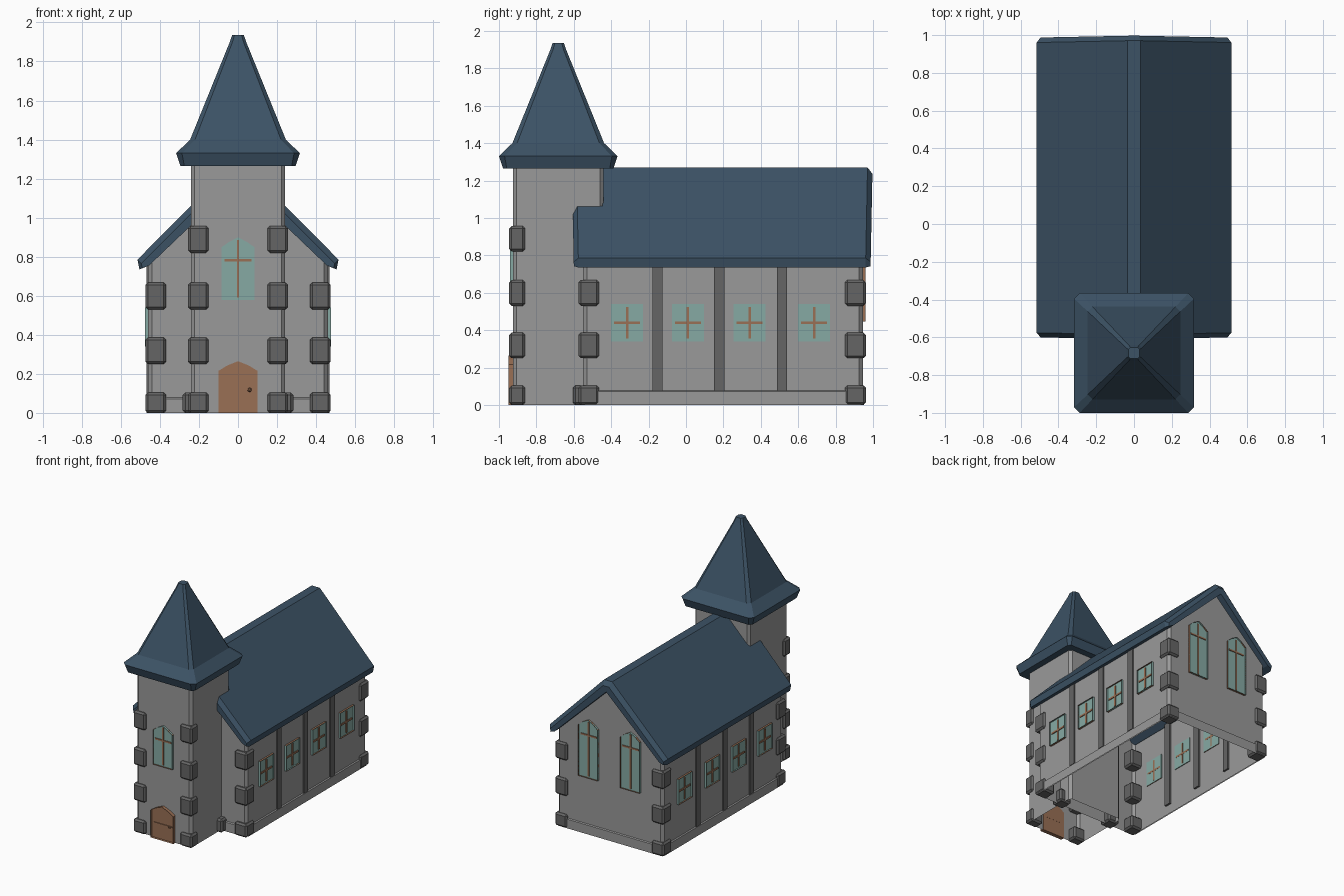
import bpy, bmesh, math
from mathutils import Matrix, Vector

if "Cube" in bpy.data.objects:
    bpy.data.objects.remove(bpy.data.objects["Cube"])


def mat(name, *rgb):
    m = bpy.data.materials.new(name)
    m.diffuse_color = (*rgb, 1)
    m.use_nodes = True
    m.node_tree.nodes["Principled BSDF"].inputs["Base Color"].default_value = m.diffuse_color
    return m


WALL = mat("wall_grey", 0.32, 0.32, 0.32)
STONE = mat("dark_stone", 0.13, 0.13, 0.13)
ROOF = mat("slate_blue", 0.045, 0.085, 0.13)
WOOD = mat("brown_wood", 0.32, 0.16, 0.09)
GLASS = mat("green_glass", 0.24, 0.40, 0.37)


def finish(bm, name, *mats):
    bmesh.ops.recalc_face_normals(bm, faces=bm.faces[:])
    me = bpy.data.meshes.new(name)
    bm.to_mesh(me)
    bm.free()
    for m in mats:
        me.materials.append(m)
    ob = bpy.data.objects.new(name, me)
    bpy.context.collection.objects.link(ob)
    return ob


def add_box(bm, lo, hi, bevel=0.0):
    lo, hi = Vector(lo), Vector(hi)
    mx = Matrix.Translation((lo + hi) / 2) @ Matrix.Diagonal((*(hi - lo), 1))
    vs = bmesh.ops.create_cube(bm, size=1, matrix=mx)["verts"]
    if bevel:
        es = list({e for v in vs for e in v.link_edges})
        bmesh.ops.bevel(bm, geom=es, offset=bevel, segments=1, affect='EDGES')
    return vs


def loft(name, rings, m, cap_lo=True, cap_hi=True):
    bm = bmesh.new()
    vs = [[bm.verts.new(p) for p in r] for r in rings]
    n = len(rings[0])
    for a, b in zip(vs, vs[1:]):
        for i in range(n):
            bm.faces.new((a[i], a[(i + 1) % n], b[(i + 1) % n], b[i]))
    if cap_lo:
        bm.faces.new(vs[0])
    if cap_hi:
        bm.faces.new(vs[-1])
    return finish(bm, name, m)


def chamfered(cy, hx, hy, c, z):
    """Rectangle with cut corners, centred on x = 0."""
    q = [(hx, hy - c), (hx - c, hy), (c - hx, hy), (-hx, hy - c),
         (-hx, c - hy), (c - hx, -hy), (hx - c, -hy), (hx, c - hy)]
    return [(x, cy + y, z) for x, y in q]


# Tower walls (open below) and flared spire
TY = -0.683
loft("tower_walls", [chamfered(TY, 0.242, 0.242, 0.02, z) for z in (0, 1.28)], WALL, False, False)
loft("tower_spire", [chamfered(TY, h, h, c, z) for h, c, z in
     [(0.295, 0.02, 1.265), (0.317, 0.03, 1.33), (0.245, 0.025, 1.40),
      (0.042, 0.014, 1.90), (0.03, 0.012, 1.935)]], ROOF)

# Nave walls with gables, open below and under the roof
bm = bmesh.new()
prof = [(-0.46, 0), (0.46, 0), (0.46, 0.765), (0, 1.205), (-0.46, 0.765)]
f = bm.faces.new([bm.verts.new((x, -0.55, z)) for x, z in prof])
ext = bmesh.ops.extrude_face_region(bm, geom=[f], use_keep_orig=True)["geom"]
bmesh.ops.translate(bm, vec=(0, 1.495, 0), verts=[v for v in ext if isinstance(v, bmesh.types.BMVert)])
bmesh.ops.recalc_face_normals(bm, faces=bm.faces[:])
bmesh.ops.delete(bm, geom=[f for f in bm.faces if abs(f.normal.z) > 0.3], context='FACES_ONLY')
corners = [e for e in bm.edges if all(abs(v.co.x) > 0.4 for v in e.verts)
           and abs(e.verts[0].co.z - e.verts[1].co.z) > 0.5]
bmesh.ops.bevel(bm, geom=corners, offset=0.02, segments=1, affect='EDGES')
finish(bm, "nave_walls", WALL)

# Low plinth strip round the nave
loft("nave_plinth", [chamfered(0.1975, 0.46 + d, 0.7475 + d, 0.02, z)
     for d, z in ((0.008, 0), (0.008, 0.072), (0, 0.078))], WALL, False, False)

# Nave roof, with softened gable ends
half_full = [(0.035, 1.27), (0.515, 0.785), (0.505, 0.735), (0.455, 0.755)]
half_end = [(0.025, 1.235), (0.495, 0.765), (0.49, 0.742), (0.455, 0.755)]


def roof_ring(half, y):
    pts = half + [(0, 1.19)] + [(-x, z) for x, z in reversed(half)]
    return [(x, y + (z - 1) * 0.02 * (1 if y > 0 else -1), z) for x, z in pts]


roof = loft("nave_roof", [roof_ring(half_end, -0.605), roof_ring(half_full, -0.58),
            roof_ring(half_full, 0.965), roof_ring(half_end, 0.992)], ROOF)

# The roof is cut away where the tower stands
bm = bmesh.new()
add_box(bm, (-0.238, -1.1, 0.5), (0.238, -0.446, 1.6))
cutter = finish(bm, "tower_cutter")
cutter.hide_render = True
cutter.hide_viewport = True
mod = roof.modifiers.new("tower_cut", 'BOOLEAN')
mod.operation = 'DIFFERENCE'
mod.solver = 'EXACT'
mod.object = cutter

# Corner stones
levels = [(0, 0.105), (0.25, 0.387), (0.53, 0.668), (0.82, 0.957)]
bm = bmesh.new()
for s in (-1, 1):
    def stone(x0, x1, y0, y1, z0, z1):
        add_box(bm, (min(s * x0, s * x1), y0, z0), (max(s * x0, s * x1), y1, z1), 0.013)
    for z in levels:
        stone(0.15, 0.257, -0.945, -0.86, *z)
    for z in levels[:3]:
        stone(0.368, 0.475, -0.575, -0.465, *z)
        stone(0.368, 0.475, 0.85, 0.962, *z)
    stone(0.18, 0.283, -0.605, -0.50, *levels[0])
finish(bm, "corner_stones", STONE)

# Wall pilasters between side windows
bm = bmesh.new()
for s in (-1, 1):
    for y in (-0.153, 0.178, 0.513):
        a, b = sorted((s * 0.445, s * 0.469))
        add_box(bm, (a, y - 0.027, 0.075), (b, y + 0.027, 0.77))
finish(bm, "side_pilasters", STONE)


def opening(name, outline, w, bars, loc, turn, pane=GLASS, depth=0.016, knob=None):
    """Framed opening drawn in x-z facing -y, then turned and placed on a wall."""
    bm = bmesh.new()
    f = bm.faces.new([bm.verts.new((x, 0.006, z)) for x, z in outline])
    ring = bmesh.ops.inset_individual(bm, faces=[f], thickness=w, use_even_offset=True)["faces"]
    f.material_index = 1
    inner = [v.co.copy() for v in f.verts]
    geo = bmesh.ops.extrude_face_region(bm, geom=ring, use_keep_orig=True)["geom"]
    bmesh.ops.translate(bm, vec=(0, -0.006 - depth, 0),
                        verts=[v for v in geo if isinstance(v, bmesh.types.BMVert)])
    front = bm.faces.new([bm.verts.new((p.x, -0.005, p.z)) for p in inner])
    front.material_index = 1
    for x0, x1, z0, z1 in bars:
        add_box(bm, (x0, -0.011, z0), (x1, 0.007, z1))
    if knob:
        bmesh.ops.create_icosphere(bm, subdivisions=1, radius=0.012,
                                   matrix=Matrix.Translation((knob[0], -0.014, knob[1])))
    bm.transform(Matrix.Translation(loc) @ Matrix.Rotation(turn, 4, 'Z'))
    return finish(bm, name, WOOD, pane)


# Four square windows along each side
square = [(-0.085, 0.34), (0.085, 0.34), (0.085, 0.54), (-0.085, 0.54)]
cross = [(-0.007, 0.007, 0.355, 0.525), (-0.07, 0.07, 0.433, 0.447)]
for s, side in ((1, "right"), (-1, "left")):
    for i, y in enumerate((-0.315, 0.01, 0.34, 0.685)):
        opening(f"{side}_window_{i + 1}", square, 0.017, cross, (s * 0.46, y, 0), s * math.pi / 2)


# Arched windows: one on the tower, two on the back gable
def arch(hw, z0, z1, z2, top):
    return [(-hw, z0), (hw, z0), (hw, z1), (hw * 0.55, z2), (0, top),
            (-hw * 0.55, z2), (-hw, z1)]


opening("tower_window", arch(0.085, 0.577, 0.848, 0.875, 0.90), 0.017,
        [(-0.006, 0.006, 0.59, 0.885), (-0.07, 0.07, 0.775, 0.787)], (0, TY - 0.242, 0), 0)
for s, side in ((1, "right"), (-1, "left")):
    opening(f"back_window_{side}", arch(0.085, 0.447, 0.848, 0.88, 0.905), 0.017,
            [(-0.006, 0.006, 0.46, 0.885), (-0.07, 0.07, 0.775, 0.787)],
            (s * 0.183, 0.945, 0), math.pi)

# Front door with arched frame, rail and knob
opening("front_door", arch(0.10, 0.0, 0.215, 0.243, 0.265), 0.02,
        [(-0.08, 0.08, 0.117, 0.122)], (0, TY - 0.242, 0), 0,
        pane=WOOD, depth=0.025, knob=(0.06, 0.118))
